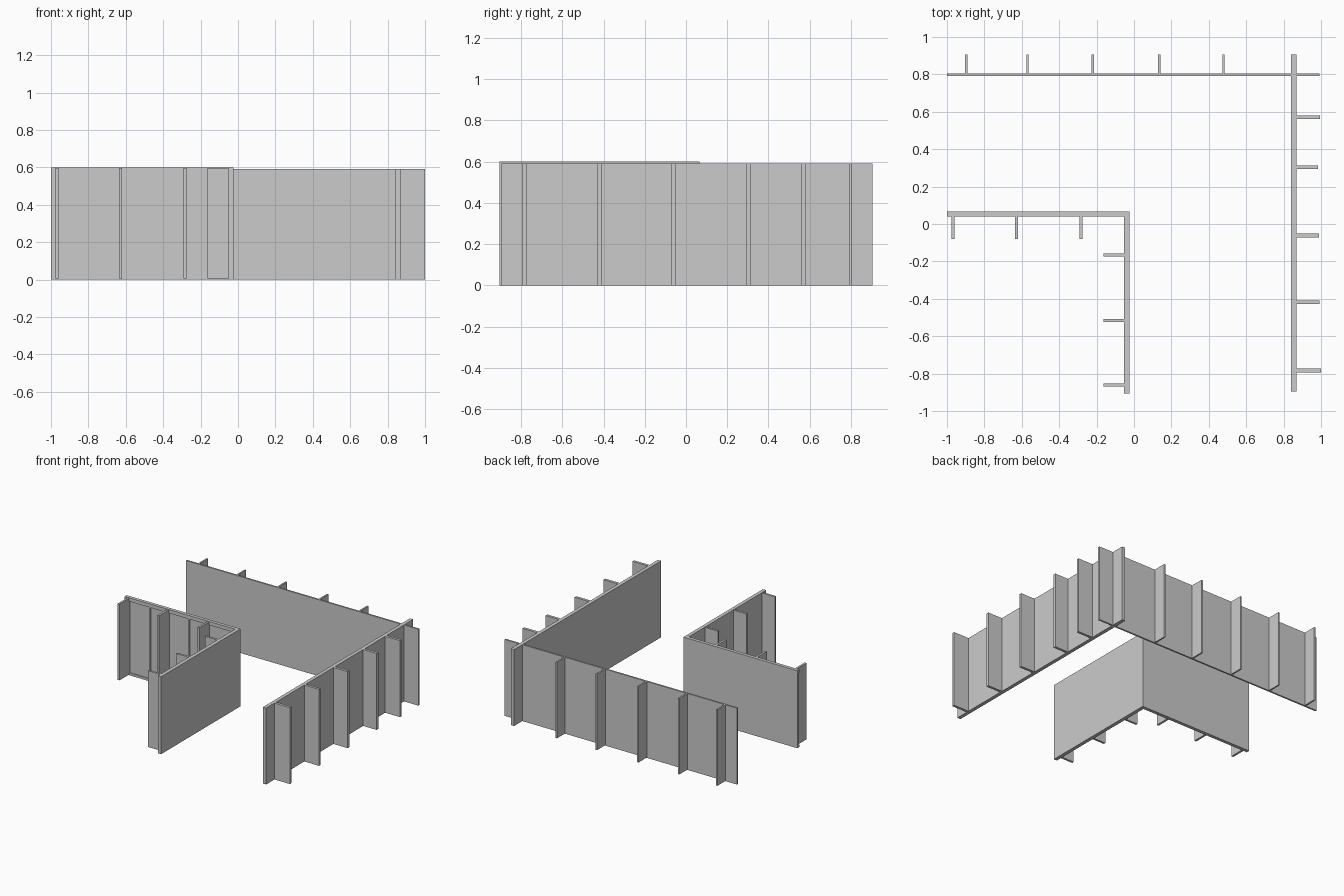
import bpy


def box(name, x0, x1, y0, y1, z0, z1):
    """Axis-aligned box from its limits."""
    bpy.ops.mesh.primitive_cube_add(size=1)
    ob = bpy.context.object
    ob.name = name
    ob.location = ((x0 + x1) / 2, (y0 + y1) / 2, (z0 + z1) / 2)
    ob.scale = (x1 - x0, y1 - y0, z1 - z0)
    bpy.ops.object.transform_apply(location=True, rotation=False, scale=True)
    return ob


H = 0.592      # outer walls
HL = 0.60      # inner corner wall

# Back wall with ribs on its outer side
box("back_wall", -1.0, 0.992, 0.791, 0.804, 0, H)
for x in (-0.897, -0.57, -0.221, 0.135, 0.478):
    box("back_rib", x - 0.006, x + 0.006, 0.804, 0.905, 0.003, H)

# Right wall with ribs on its outer side
box("right_wall", 0.84, 0.868, -0.895, 0.905, 0, H)
for y, x1 in ((0.571, 0.995), (0.303, 0.983), (-0.062, 0.99),
              (-0.418, 0.993), (-0.783, 1.0)):
    box("right_rib", 0.868, x1, y - 0.010, y + 0.010, 0, H)

# Inner corner: long plate with a shallow frame on its ribbed face
box("corner_wall_back_plate", -1.0, -0.025, 0.048, 0.066, 0, HL)
box("corner_frame_top", -1.0, -0.053, 0.04, 0.048, 0.572, HL)
box("corner_frame_bottom", -1.0, -0.053, 0.04, 0.048, 0, 0.018)
for x in (-0.99, -0.785, -0.45):
    box("corner_frame_post", x - 0.006, x + 0.006, 0.04, 0.048, 0.018, 0.572)
for x in (-0.968, -0.629, -0.284):
    box("corner_back_rib", x - 0.008, x + 0.008, -0.08, 0.048, 0.006, HL - 0.003)

# Inner corner: side wall with ribs
box("corner_wall_side", -0.053, -0.025, -0.905, 0.048, 0, HL)
for y in (-0.165, -0.515, -0.862):
    box("corner_side_rib", -0.163, -0.053, y - 0.008, y + 0.008, 0.006, HL - 0.003)
